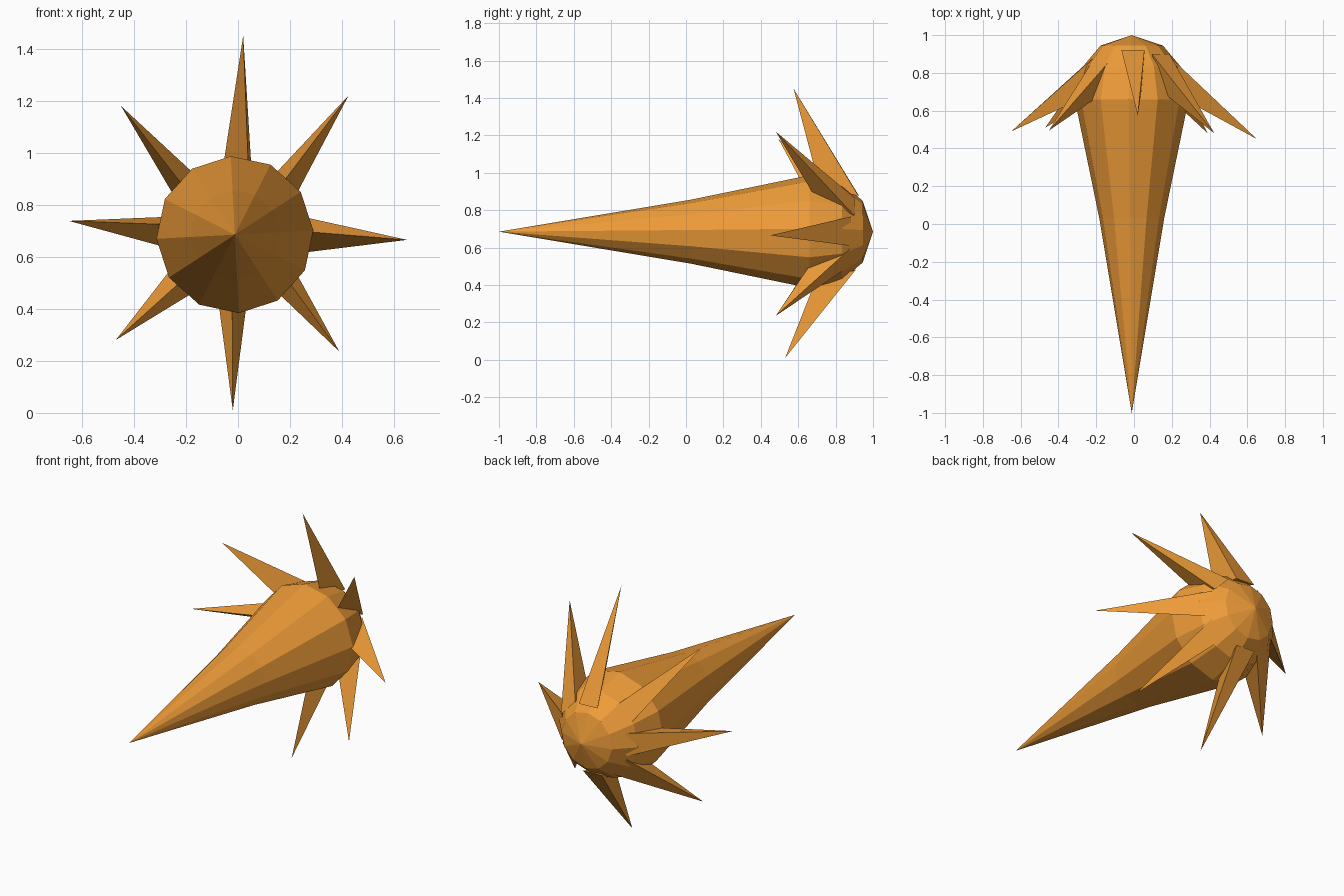
import bpy, bmesh
from math import sin, cos, radians, pi
from mathutils import Vector

if "Cube" in bpy.data.objects:
    bpy.data.objects.remove(bpy.data.objects["Cube"])

CX, CZ = -0.012, 0.685   # body axis
SIDES = 12

mat = bpy.data.materials.new("orange")
mat.diffuse_color = (0.85, 0.33, 0.04, 1)
mat.use_nodes = True
mat.node_tree.nodes["Principled BSDF"].inputs["Base Color"].default_value = mat.diffuse_color


def finish(bm, name):
    bmesh.ops.recalc_face_normals(bm, faces=bm.faces)
    me = bpy.data.meshes.new(name)
    bm.to_mesh(me)
    bm.free()
    me.materials.append(mat)
    ob = bpy.data.objects.new(name, me)
    bpy.context.collection.objects.link(ob)
    return ob


def polar(angle, r, t, y):
    """Point at radial distance r, tangential offset t, around the body axis."""
    a = radians(angle)
    return Vector((CX + r * cos(a) - t * sin(a), y, CZ + r * sin(a) + t * cos(a)))


# Body: long pointed cone with a faceted dome at the back
bm = bmesh.new()
front = bm.verts.new((CX, -1, CZ))
back = bm.verts.new((CX, 1, CZ))
rings = []
for y, r in [(0.03, 0.172), (0.66, 0.302), (0.835, 0.258), (0.945, 0.165)]:
    rings.append([bm.verts.new(polar(3 + 360 * i / SIDES, r, 0, y)) for i in range(SIDES)])
for i in range(SIDES):
    j = (i + 1) % SIDES
    bm.faces.new((front, rings[0][i], rings[0][j]))
    for a, b in zip(rings, rings[1:]):
        bm.faces.new((a[i], b[i], b[j], a[j]))
    bm.faces.new((back, rings[-1][j], rings[-1][i]))
finish(bm, "body")


# Spikes: three-sided, swept toward the point
# tip (x, y, z), base angle, ridge offset, half width, y shift of base
spikes = [
    ((0.65, 0.45, 0.665), 0, 0.01, 0.07, 0.0),
    ((0.425, 0.48, 1.22), 44, 0.02, 0.06, 0.02),
    ((0.02, 0.575, 1.45), 88, -0.04, 0.055, 0.05),
    ((-0.45, 0.495, 1.18), 136, 0.0, 0.06, 0.0),
    ((-0.65, 0.49, 0.738), 178, -0.03, 0.06, 0.0),
    ((-0.47, 0.51, 0.28), 221, 0.0, 0.065, 0.0),
    ((-0.02, 0.53, 0.01), 268, 0.0, 0.055, 0.03),
    ((0.39, 0.48, 0.235), 318, 0.0, 0.055, 0.0),
]
for n, (tip, ang, ridge, w, dy) in enumerate(spikes, 1):
    tip = Vector(tip)
    base = [polar(ang, 0.295, ridge, 0.65 + dy),
            polar(ang, 0.255, w, 0.835 + dy),
            polar(ang, 0.255, -w, 0.835 + dy)]
    bm = bmesh.new()
    apex = bm.verts.new(tip)
    # push the root slightly inside the body
    vs = [bm.verts.new(tip + (p - tip) * 1.12) for p in base]
    bm.faces.new(vs)
    for i in range(3):
        bm.faces.new((apex, vs[i], vs[(i + 1) % 3]))
    finish(bm, f"spike_{n}")
